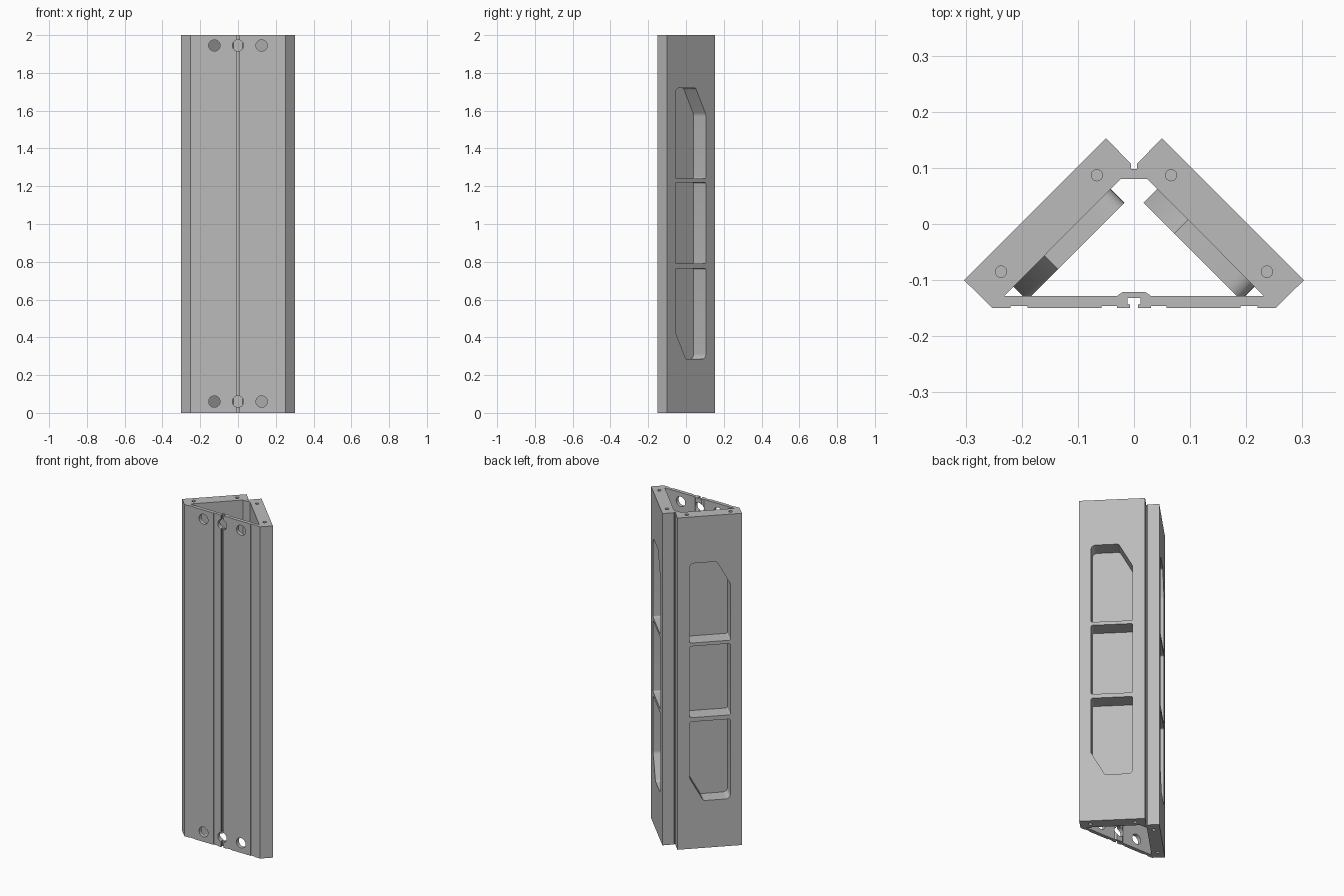
import bpy, bmesh
from math import pi, sqrt
from mathutils import Matrix, Vector

if "Cube" in bpy.data.objects:
    bpy.data.objects.remove(bpy.data.objects["Cube"], do_unlink=True)

metal = bpy.data.materials.new("grey metal")
metal.use_nodes = True
metal.diffuse_color = (0.5, 0.5, 0.5, 1)
metal.node_tree.nodes["Principled BSDF"].inputs["Base Color"].default_value = (0.5, 0.5, 0.5, 1)


def prism(bm, points, low, high, matrix=Matrix()):
    """Extrude a flat outline along local z."""
    start = [bm.verts.new(matrix @ Vector((x, y, low))) for x, y in points]
    end = [bm.verts.new(matrix @ Vector((x, y, high))) for x, y in points]
    bm.faces.new(start[::-1])
    bm.faces.new(end)
    count = len(points)
    for i in range(count):
        j = (i + 1) % count
        bm.faces.new((start[i], start[j], end[j], end[i]))


def cylinder(bm, radius, depth, matrix):
    bmesh.ops.create_cone(bm, cap_ends=True, segments=32, radius1=radius,
                          radius2=radius, depth=depth, matrix=matrix)


def make(name, bm):
    bmesh.ops.recalc_face_normals(bm, faces=bm.faces)
    mesh = bpy.data.meshes.new(name)
    bm.to_mesh(mesh)
    bm.free()
    mesh.materials.append(metal)
    obj = bpy.data.objects.new(name, mesh)
    bpy.context.collection.objects.link(obj)
    return obj


def combine(target, tool, operation):
    mod = target.modifiers.new(operation, "BOOLEAN")
    mod.object, mod.operation, mod.solver = tool, operation, "EXACT"
    bpy.context.view_layer.objects.active = target
    bpy.ops.object.modifier_apply(modifier=mod.name)
    bpy.data.objects.remove(tool, do_unlink=True)


def mirrored(half):
    return half + [(-x, y) for x, y in reversed(half)]


def rounded(corners):
    """Outline from (x, y, radius) corners."""
    out = []
    for i, (x, y, r) in enumerate(corners):
        p = Vector((x, y))
        if r == 0:
            out.append((x, y))
            continue
        a = p + (Vector(corners[i - 1][:2]) - p).normalized() * r
        b = p + (Vector(corners[(i + 1) % len(corners)][:2]) - p).normalized() * r
        for k in range(7):
            t = k / 6
            out.append(tuple(a * (1 - t) ** 2 + p * 2 * t * (1 - t) + b * t * t))
    return out


def wall_frame(side):
    """Local x runs along the wall, y is up, z points outward."""
    s = 1 / sqrt(2)
    outward = Vector((side * s, s, 0))
    along = Vector((-s, side * s, 0))
    centre = Vector((side * s, -s, 0)) * 0.108
    m = Matrix((along, Vector((0, 0, 1)), outward)).transposed().to_4x4()
    return Matrix.Translation(centre) @ m


# Extruded outer profile with front slot, shallow grooves and rear notch
bm = bmesh.new()
prism(bm, mirrored([
    (0.012, -0.132), (0.012, -0.142), (0.007, -0.144), (0.007, -0.15),
    (0.03, -0.15), (0.03, -0.146), (0.058, -0.146), (0.058, -0.15),
    (0.19, -0.15), (0.19, -0.146), (0.22, -0.146), (0.22, -0.15),
    (0.252, -0.15), (0.303, -0.1), (0.05, 0.153), (0.005, 0.107), (0.005, 0.098)]), 0, 2)
body = make("triangular_housing", bm)

# Hollow interior
bm = bmesh.new()
prism(bm, mirrored([(0.02, -0.121), (0.03, -0.128), (0.231, -0.128), (0.024, 0.08)]), -0.1, 2.1)
combine(body, make("hollow_cutter", bm), "DIFFERENCE")

# Pocket backs standing out inside the two walls
bm = bmesh.new()
shell = [(-0.123, 0.42, 0), (-0.045, 0.275, 0), (0.123, 0.275, 0.035),
         (0.123, 1.585, 0), (0.045, 1.73, 0), (-0.123, 1.73, 0.035)]
for side in (1, -1):
    prism(bm, rounded(shell), 0.039, 0.1, wall_frame(side))
combine(body, make("pocket_backs", bm), "UNION")

# Three recessed pockets per wall, leaving two ribs
bm = bmesh.new()
r = 0.01
upper = [(-0.113, 1.24, r), (0.113, 1.24, r), (0.113, 1.58, r),
         (0.037, 1.72, r), (-0.113, 1.72, 0.03)]
lower = [(-x, 2.005 - z, q) for x, z, q in upper]
middle = [(-0.113, 0.79, r), (0.113, 0.79, r), (0.113, 1.22, r), (-0.113, 1.22, r)]
for side in (1, -1):
    for cell in (upper, middle, lower):
        prism(bm, rounded(cell), 0.052, 0.2, wall_frame(side))

# Screw holes in both ends and round holes through the front plate
for z in (0, 2):
    for side in (1, -1):
        for x, y in ((0.066, 0.087), (0.237, -0.085)):
            cylinder(bm, 0.01, 0.2, Matrix.Translation((side * x, y, z)))
for z in (0.06, 1.945):
    for x in (-0.125, 0, 0.125):
        cylinder(bm, 0.03, 0.1, Matrix.Translation((x, -0.15, z)) @ Matrix.Rotation(pi / 2, 4, "X"))
combine(body, make("detail_cutter", bm), "DIFFERENCE")

bpy.ops.object.select_all(action="DESELECT")
body.select_set(True)
bpy.context.view_layer.objects.active = body
bpy.ops.object.shade_smooth_by_angle()
